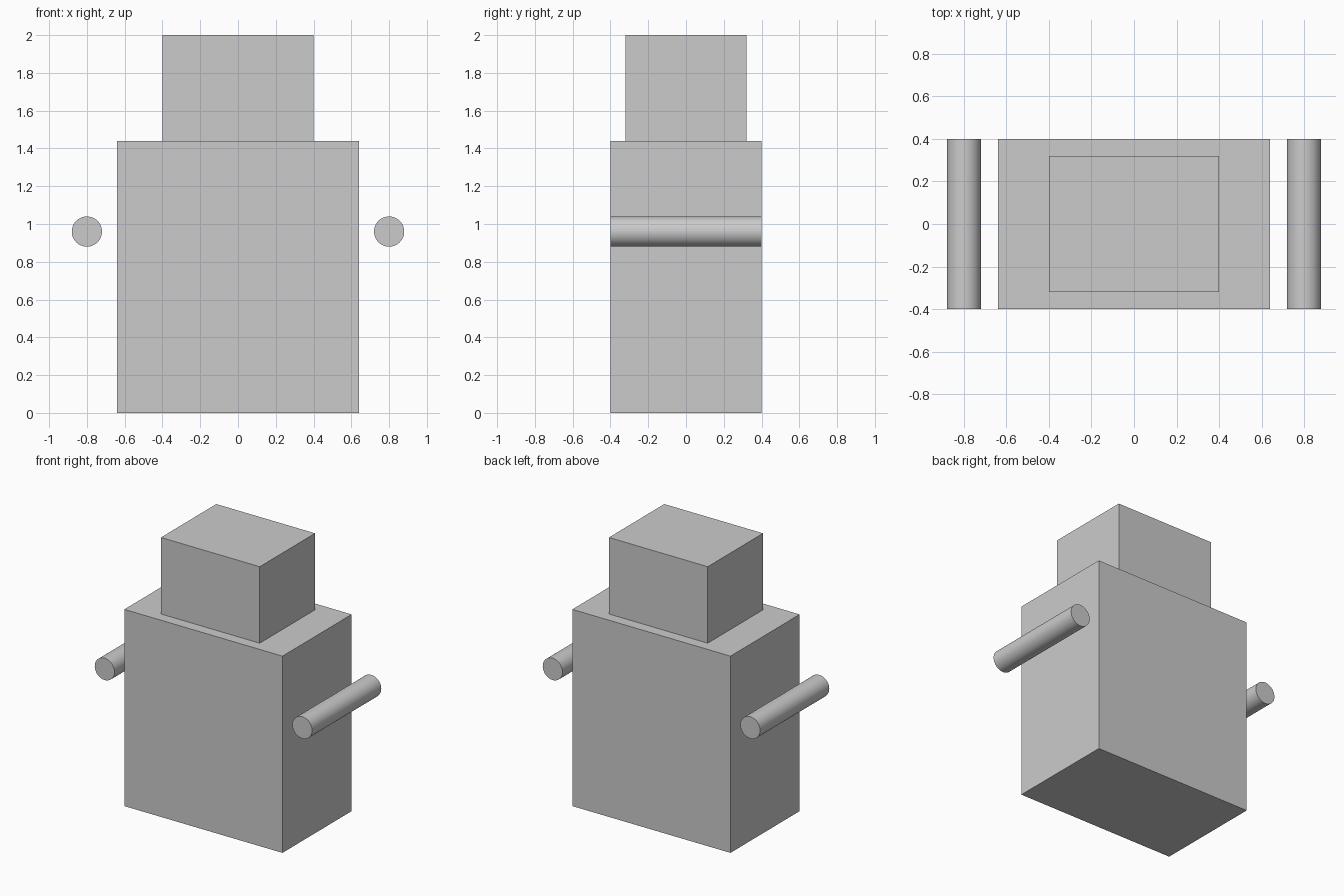
import bpy
from math import pi

if "Cube" in bpy.data.objects:
    bpy.data.objects.remove(bpy.data.objects["Cube"])


def box(name, size, bottom):
    """Box centred on x and y, standing at height bottom."""
    bpy.ops.mesh.primitive_cube_add(size=1, location=(0, 0, bottom + size[2] / 2))
    obj = bpy.context.object
    obj.name = name
    obj.scale = size
    bpy.ops.object.transform_apply(location=False, rotation=False, scale=True)
    return obj


# Torso and head blocks
box("torso", (1.28, 0.8, 1.44), 0)
box("head", (0.8, 0.64, 0.56), 1.44)

# Rod arms running front to back, floating beside the torso
for side, x in (("left", -0.8), ("right", 0.8)):
    bpy.ops.mesh.primitive_cylinder_add(
        vertices=48, radius=0.08, depth=0.8,
        location=(x, 0, 0.96), rotation=(pi / 2, 0, 0))
    bpy.context.object.name = side + "_arm"
    bpy.ops.object.shade_smooth_by_angle()
